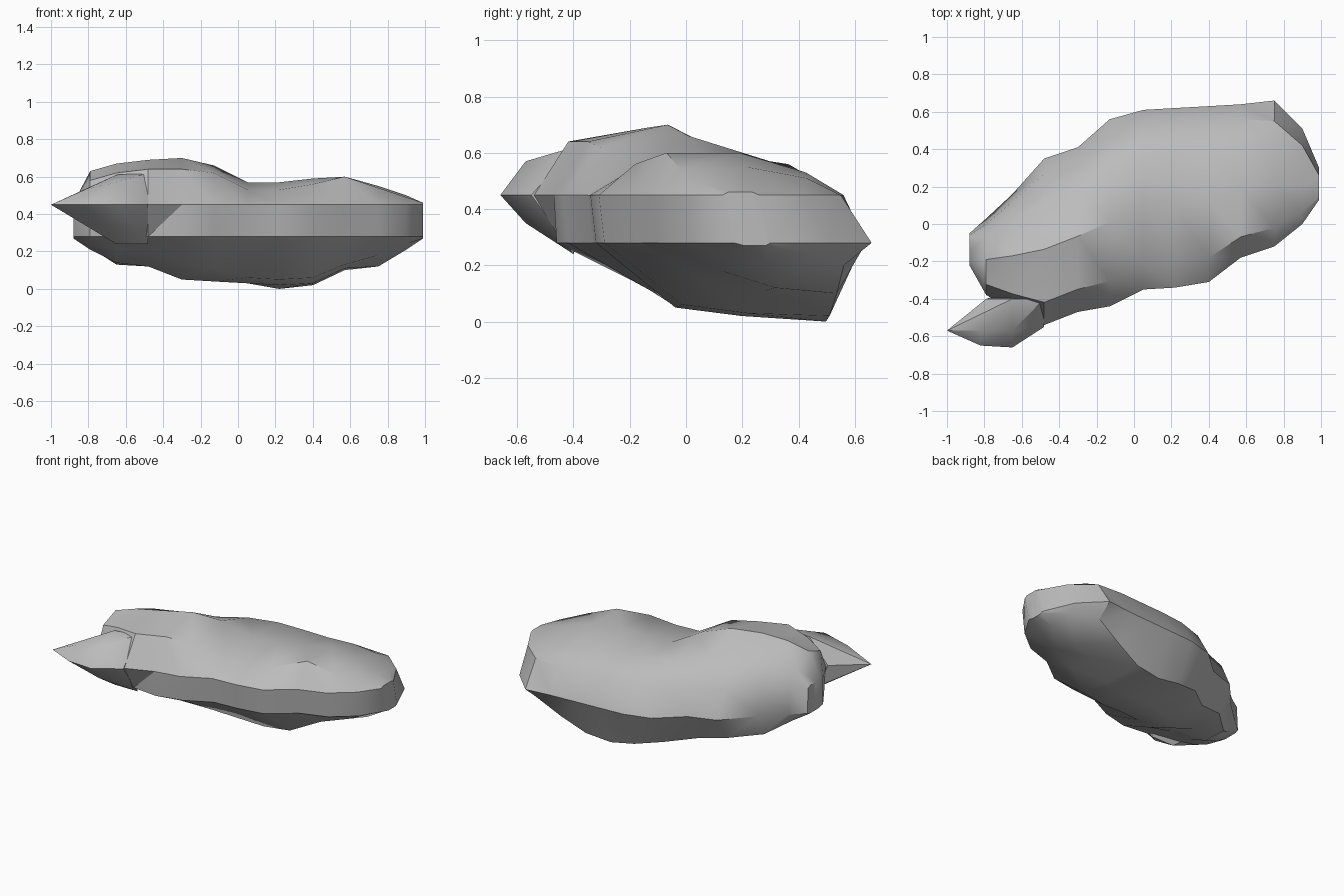
import bpy
import bmesh
from mathutils import Vector

cube = bpy.data.objects.get("Cube")
if cube:
    bpy.data.objects.remove(cube, do_unlink=True)

stone = bpy.data.materials.new("grey_stone")
stone.use_nodes = True
stone_colour = (0.5, 0.5, 0.5, 1)
stone.diffuse_color = stone_colour
stone.node_tree.nodes["Principled BSDF"].inputs["Base Color"].default_value = stone_colour


def make_object(name, bm):
    """Turn a bmesh into a named stone object."""
    bmesh.ops.recalc_face_normals(bm, faces=bm.faces)
    mesh = bpy.data.meshes.new(name)
    bm.to_mesh(mesh)
    bm.free()
    mesh.materials.append(stone)
    obj = bpy.data.objects.new(name, mesh)
    bpy.context.collection.objects.link(obj)
    return obj


# Stations along the rock, in hundredths:
# x, front low, front high, back high, back low, three tops, three bottoms
stations = [
    (-88, -22, -22, -6, -5, 46, 46, 46, 27, 27, 27),
    (-79, -36, -38, 0, 3, 58, 63, 55, 23, 21, 22),
    (-65, -40, -46, 12, 16, 62, 67, 60, 21, 14, 13),
    (-48, -44, -54, 27, 35, 64, 69, 58, 19, 12, 12),
    (-30, -46, -47, 34, 41, 64, 70, 57, 15, 5, 9),
    (-13, -42, -44, 46, 56, 62, 66, 57, 11, 4, 7),
    (5, -33, -35, 52, 61, 53, 57, 56, 6, 3, 3),
    (22, -32, -34, 54, 62, 53, 57, 55, 5, 2, 0),
    (40, -29, -31, 55, 63, 56, 59, 54, 6, 3, 2),
    (57, -16, -18, 56, 64, 60, 60, 53, 13, 11, 10),
    (75, -10, -12, 55, 66, 54, 55, 51, 18, 12, 20),
    (90, 2, 0, 42, 51, 49, 50, 47, 24, 21, 24),
    (99, 17, 13, 26, 30, 46, 46, 46, 27, 27, 27),
]
LOW, HIGH = 28, 45
top_spread = (0.15, 0.5, 0.82)
bottom_spread = (0.3, 0.55, 0.87)


def cross_section(front_low, front_high, back_high, back_low, *heights):
    """Closed loop: front wall, top, back wall, then underside."""
    tops, bottoms = heights[:3], heights[3:]
    loop = [(front_low, LOW), (front_high, HIGH)]
    loop += [(front_high + (back_high - front_high) * t, z)
             for t, z in zip(top_spread, tops)]
    loop += [(back_high, HIGH), (back_low, LOW)]
    under = [(front_low + (back_low - front_low) * t, z)
             for t, z in zip(bottom_spread, bottoms)]
    return loop + under[::-1]


# Main rock lofted through the stations
bm = bmesh.new()
rings = []
for x, *section in stations:
    rings.append([bm.verts.new(Vector((x, y, z)) / 100)
                  for y, z in cross_section(*section)])
for ring, following in zip(rings, rings[1:]):
    for i in range(len(ring)):
        j = (i + 1) % len(ring)
        bm.faces.new((ring[i], ring[j], following[j], following[i]))
for end in (rings[0], rings[-1]):
    bm.faces.new(end)
bmesh.ops.triangulate(bm, faces=bm.faces)
rock = make_object("rock_body", bm)

# Pointed spur on the front right corner
spur_points = [
    (-100, -57, HIGH), (-82, -65, HIGH), (-65, -66, HIGH), (-48, -55, HIGH),
    (-82, -57, 53), (-65, -57, 57), (-65, -40, 61), (-79, -40, HIGH),
    (-65, -57, 35), (-73, -38, 30), (-65, -40, 24), (-48, -40, 24),
    (-48, -40, 62),
]
bm = bmesh.new()
for point in spur_points:
    bm.verts.new(Vector(point) / 100)
bmesh.ops.convex_hull(bm, input=bm.verts)
loose = [v for v in bm.verts if not v.link_faces]
bmesh.ops.delete(bm, geom=loose, context="VERTS")
spur = make_object("rock_spur", bm)

# Smooth shading with the sharp ridges kept
for obj in (rock, spur):
    bpy.ops.object.select_all(action="DESELECT")
    obj.select_set(True)
    bpy.context.view_layer.objects.active = obj
    bpy.ops.object.shade_smooth_by_angle(angle=0.6)
